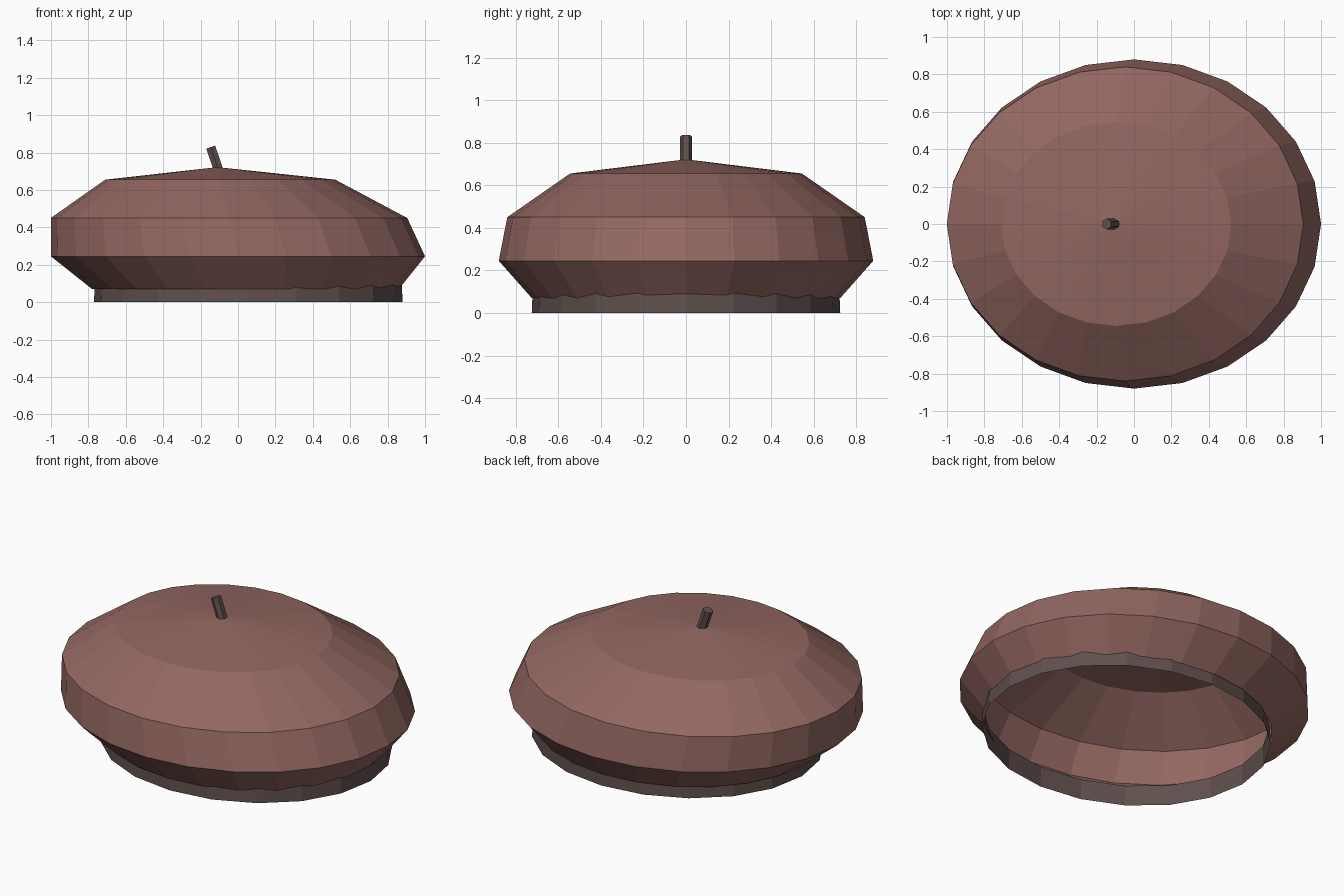
import bpy, bmesh
from math import sin, cos, pi
from mathutils import Vector

if "Cube" in bpy.data.objects:
    bpy.data.objects.remove(bpy.data.objects["Cube"])


def material(name, rgb):
    m = bpy.data.materials.new(name)
    m.diffuse_color = (*rgb, 1)
    m.use_nodes = True
    m.node_tree.nodes["Principled BSDF"].inputs["Base Color"].default_value = m.diffuse_color
    return m


def finish(bm, name, mat):
    bmesh.ops.recalc_face_normals(bm, faces=bm.faces[:])
    me = bpy.data.meshes.new(name)
    bm.to_mesh(me)
    bm.free()
    me.materials.append(mat)
    ob = bpy.data.objects.new(name, me)
    bpy.context.collection.objects.link(ob)
    return ob


def loft(name, rings, n, mat, apex=None):
    """Skin elliptical rings (centre x, radius x, radius y, z), optionally closed to an apex."""
    bm = bmesh.new()
    loops = [[bm.verts.new((cx + rx * cos(2 * pi * i / n), ry * sin(2 * pi * i / n), z))
              for i in range(n)] for cx, rx, ry, z in rings]
    for a, b in zip(loops, loops[1:]):
        for i in range(n):
            j = (i + 1) % n
            bm.faces.new((a[i], a[j], b[j], b[i]))
    if apex:
        tip = bm.verts.new(apex)
        top = loops[-1]
        for i in range(n):
            bm.faces.new((top[i], top[(i + 1) % n], tip))
    return finish(bm, name, mat)


felt = material("felt", (0.29, 0.135, 0.12))
trim = material("trim", (0.115, 0.08, 0.075))

# Floppy crown, open underneath and leaning to one side
loft("crown", [(0.04, 0.82, 0.725, 0.07),
               (0.0, 1.0, 0.88, 0.245),
               (-0.048, 0.953, 0.84, 0.45),
               (-0.095, 0.615, 0.545, 0.655)], 24, felt, apex=(-0.11, 0, 0.722))

# Head band
loft("head_band", [(0.055, 0.825, 0.725, 0.0), (0.055, 0.82, 0.72, 0.12)], 20, trim)

# Tilted stalk on top
start, end = Vector((-0.105, 0, 0.71)), Vector((-0.146, 0, 0.829))
bm = bmesh.new()
bmesh.ops.create_cone(bm, cap_ends=True, segments=6, radius1=0.029, radius2=0.029,
                      depth=(end - start).length)
bmesh.ops.rotate(bm, verts=bm.verts[:], cent=(0, 0, 0),
                 matrix=Vector((0, 0, 1)).rotation_difference(end - start).to_matrix())
bmesh.ops.translate(bm, verts=bm.verts[:], vec=(start + end) / 2)
finish(bm, "stalk", trim)
